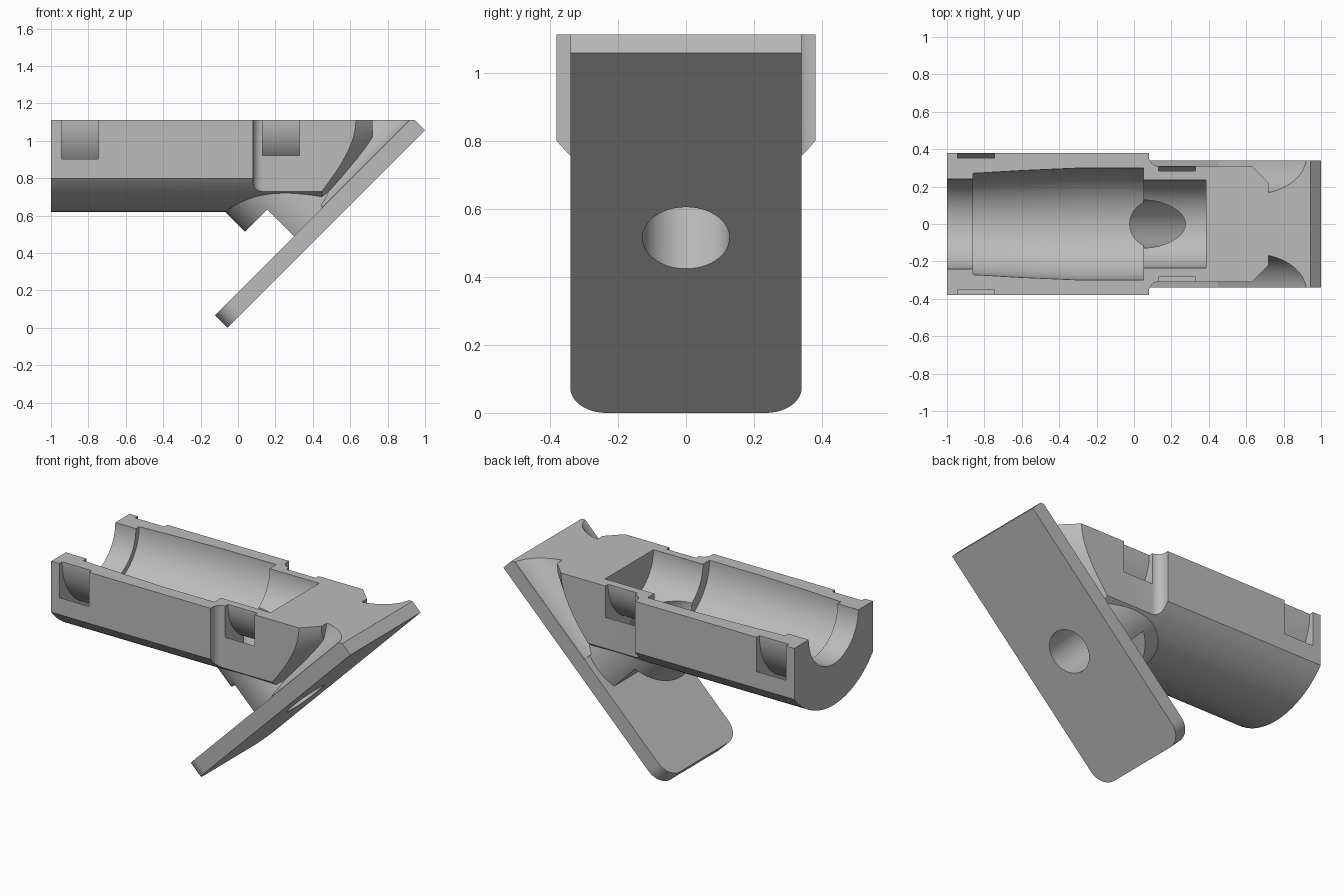
import bpy, bmesh, math
from mathutils import Matrix, Vector

if "Cube" in bpy.data.objects:
    bpy.data.objects.remove(bpy.data.objects["Cube"])

T = 1.112                 # height of the flat top, also the bore axis
S = math.sqrt(0.5)
X, Y, Z = Vector((1, 0, 0)), Vector((0, 1, 0)), Vector((0, 0, 1))
U, V = Vector((S, 0, S)), Vector((-S, 0, S))   # along and normal to the tilted plate

grey = bpy.data.materials.new("plain grey")
grey.diffuse_color = (0.5, 0.5, 0.5, 1)
grey.use_nodes = True
grey.node_tree.nodes["Principled BSDF"].inputs["Base Color"].default_value = grey.diffuse_color


def make(name, bm):
    bmesh.ops.remove_doubles(bm, verts=bm.verts, dist=1e-5)
    bmesh.ops.recalc_face_normals(bm, faces=bm.faces)
    me = bpy.data.meshes.new(name)
    bm.to_mesh(me)
    bm.free()
    me.materials.append(grey)
    ob = bpy.data.objects.new(name, me)
    bpy.context.collection.objects.link(ob)
    return ob


def prism(name, pts, c0, c1, a, b, c):
    """Extrude a 2D outline in axes a, b from c0 to c1 along axis c."""
    bm = bmesh.new()
    lo = [bm.verts.new(a * p + b * q + c * c0) for p, q in pts]
    hi = [bm.verts.new(a * p + b * q + c * c1) for p, q in pts]
    bm.faces.new(lo[::-1])
    bm.faces.new(hi)
    n = len(pts)
    for i in range(n):
        j = (i + 1) % n
        bm.faces.new((lo[i], lo[j], hi[j], hi[i]))
    return make(name, bm)


def lathe(name, pts, closed=False, steps=96):
    """Spin an (x, radius) profile about the bore axis."""
    bm = bmesh.new()
    t = math.pi / steps
    vs = [bm.verts.new((x, r * math.cos(t), T + r * math.sin(t))) for x, r in pts]
    es = [bm.edges.new(e) for e in zip(vs, vs[1:])]
    if closed:
        es.append(bm.edges.new((vs[-1], vs[0])))
    bmesh.ops.spin(bm, geom=vs + es, cent=(0, 0, T), axis=(1, 0, 0),
                   angle=2 * math.pi, steps=steps)
    return make(name, bm)


def rect(a0, a1, b0, b1):
    return [(a0, b0), (a1, b0), (a1, b1), (a0, b1)]


def circle(cx, r, n=80):
    return [(cx + r * math.cos(2 * math.pi * (i + .5) / n),
             r * math.sin(2 * math.pi * (i + .5) / n)) for i in range(n)]


def mirrored(half):
    return half + [(p, -q) for p, q in reversed(half)]


def combine(target, other, op):
    m = target.modifiers.new(op, 'BOOLEAN')
    m.object, m.operation, m.solver = other, op, 'EXACT'
    bpy.context.view_layer.objects.active = target
    bpy.ops.object.modifier_apply(modifier=m.name)
    bpy.data.objects.remove(other)


# round shell with a coned nose, squared off on both sides
body = lathe("angled_half_housing",
             [(-1, 0), (-1, .492), (.448, .492), (.72, .22), (.72, 0)])
step = [(.13 - .05 * math.cos(a), .36 - .05 * math.sin(a))
        for a in [math.pi / 2 * i / 8 for i in range(9)]]
plan = mirrored([(-1.1, .38), (.08, .38)] + step + [(.9, .31)])
combine(body, prism("side_trim", plan, .4, T + .1, X, Y, Z), 'INTERSECT')

# round boss normal to the plate, with an open slot on its lower side
axis_u = .971 * S
combine(body, prism("boss", circle(axis_u, .297), .12 * S, .8 * S, U, Y, V), 'UNION')
combine(body, prism("slot", rect(-1, .79 * S, -.6, .6), .05 * S, .475 * S, U, Y, V),
        'DIFFERENCE')

# tilted plate with rounded lower corners
u0, u1, r = -.057 * S, 2.057 * S, .105
corner = [(u0 + r - r * math.cos(a), .34 - r + r * math.sin(a))
          for a in [math.pi / 2 * i / 12 for i in range(13)]]
plate_in = .19 * S
combine(body, prism("plate", mirrored(corner + [(u1, .34)]), .057 * S, plate_in, U, Y, V),
        'UNION')

# neck flaring into the plate with large fillets
flare = [(.36 - .2 * math.sin(a), plate_in + .2 - .2 * math.cos(a))
         for a in [.105 + (math.pi / 2 - .105) * i / 20 for i in range(21)]]
half = [(.339, .18 * S)] + flare + [(.16, plate_in + .25)]
neck = half + [(-p, q) for p, q in reversed(half)]
combine(body, prism("neck", neck, 1.095 * S, 1.55, Y, V, U), 'UNION')

# flat top
combine(body, prism("top_trim", rect(-2, 2, -1, 1), T, T + 1, X, Y, Z), 'DIFFERENCE')

# stepped bore
combine(body, lathe("bore", [(-1.1, 0), (-1.1, .24), (-.86, .24), (-.86, .271),
                             (-.6, .286), (-.3, .299), (.05, .299), (.05, .235),
                             (.385, .235), (.385, 0)]), 'DIFFERENCE')

# ring grooves that open through the sides
for x0, x1, r0, r1 in ((-.945, -.745, .353, .434), (.13, .33, .283, .364)):
    combine(body, lathe("groove", [(x0, r0), (x1, r0), (x1, r1), (x0, r1)], True),
            'DIFFERENCE')

# hole through plate and boss into the bore
combine(body, prism("hole", circle(axis_u, .128, 64), -.05, 1.03 * S, U, Y, V),
        'DIFFERENCE')

bpy.ops.object.select_all(action='DESELECT')
body.select_set(True)
bpy.context.view_layer.objects.active = body
bpy.ops.object.shade_smooth_by_angle(angle=math.radians(25))
